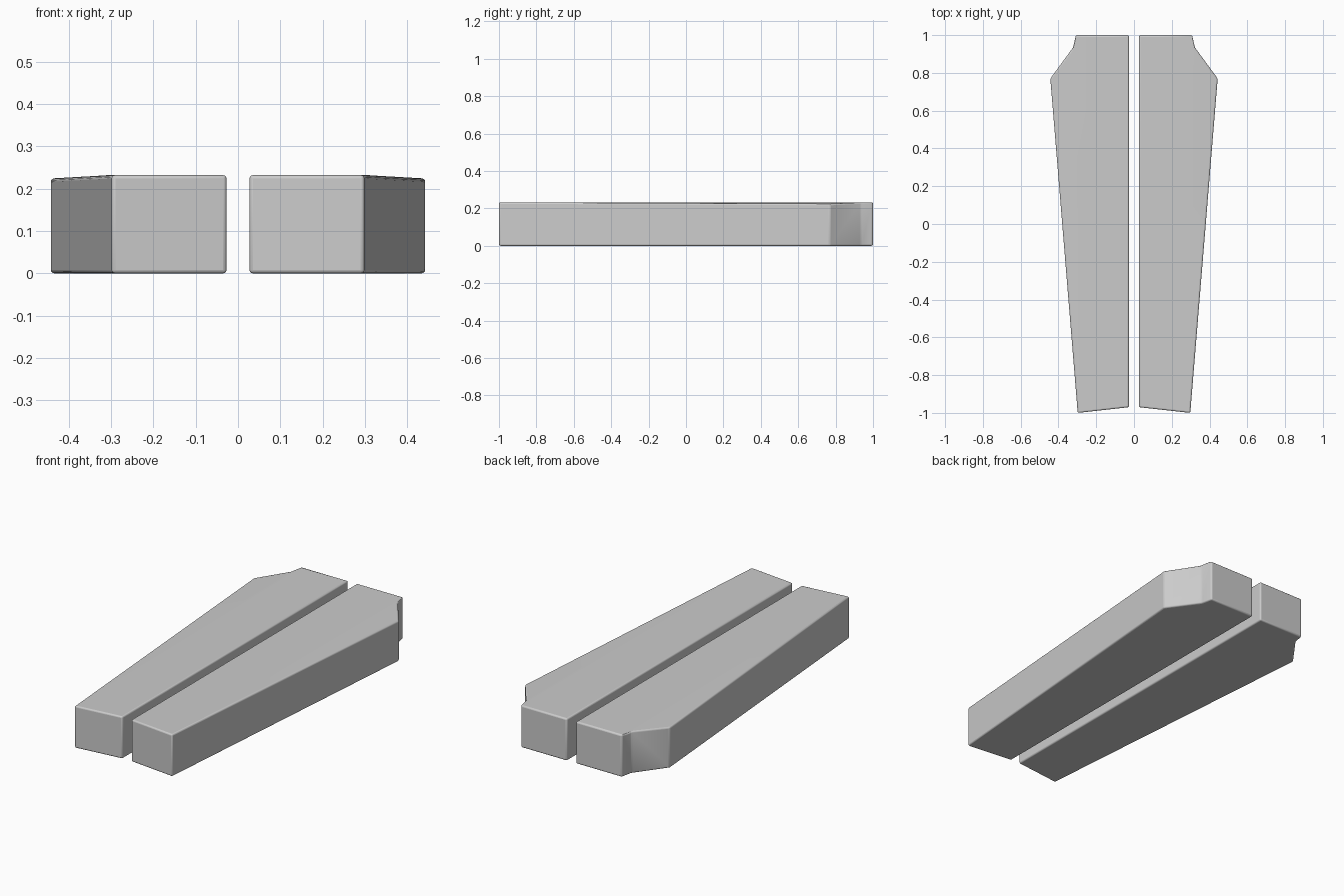
import bpy
import bmesh
from math import radians

cube = bpy.data.objects.get("Cube")
if cube:
    bpy.data.objects.remove(cube, do_unlink=True)

# Plain grey material
grey = bpy.data.materials.new("plain_grey")
grey.use_nodes = True
colour = (0.6, 0.6, 0.6, 1)
grey.diffuse_color = colour
grey.node_tree.nodes["Principled BSDF"].inputs["Base Color"].default_value = colour

# Outline of one slab, with the top height at each corner
OUTLINE = [
    (0.027, -0.97, 0.232), (0.298, -1.0, 0.232), (0.443, 0.77, 0.224),
    (0.322, 0.935, 0.231), (0.308, 1.0, 0.232), (0.027, 1.0, 0.232),
]


def build_slab(name, side):
    bm = bmesh.new()
    low = [bm.verts.new((side * x, y, 0)) for x, y, z in OUTLINE]
    top = [bm.verts.new((side * x, y, z)) for x, y, z in OUTLINE]
    count = len(OUTLINE)
    # Underside and upright walls
    bm.faces.new(low)
    for i in range(count):
        j = (i + 1) % count
        bm.faces.new((low[i], low[j], top[j], top[i]))
    # Level top and the gently falling outer wing
    bm.faces.new((top[0], top[1], top[4], top[5]))
    bm.faces.new(top[1:5])
    bmesh.ops.recalc_face_normals(bm, faces=bm.faces)
    mesh = bpy.data.meshes.new(name)
    bm.to_mesh(mesh)
    bm.free()
    mesh.materials.append(grey)
    slab = bpy.data.objects.new(name, mesh)
    bpy.context.collection.objects.link(slab)

    # Softened edges
    bevel = slab.modifiers.new("soft_edges", "BEVEL")
    bevel.width = 0.008
    bevel.segments = 3
    bevel.limit_method = "ANGLE"
    bevel.angle_limit = radians(15)
    bpy.ops.object.select_all(action="DESELECT")
    slab.select_set(True)
    bpy.context.view_layer.objects.active = slab
    bpy.ops.object.shade_smooth_by_angle(angle=radians(35))


build_slab("left_slab", 1)
build_slab("right_slab", -1)
